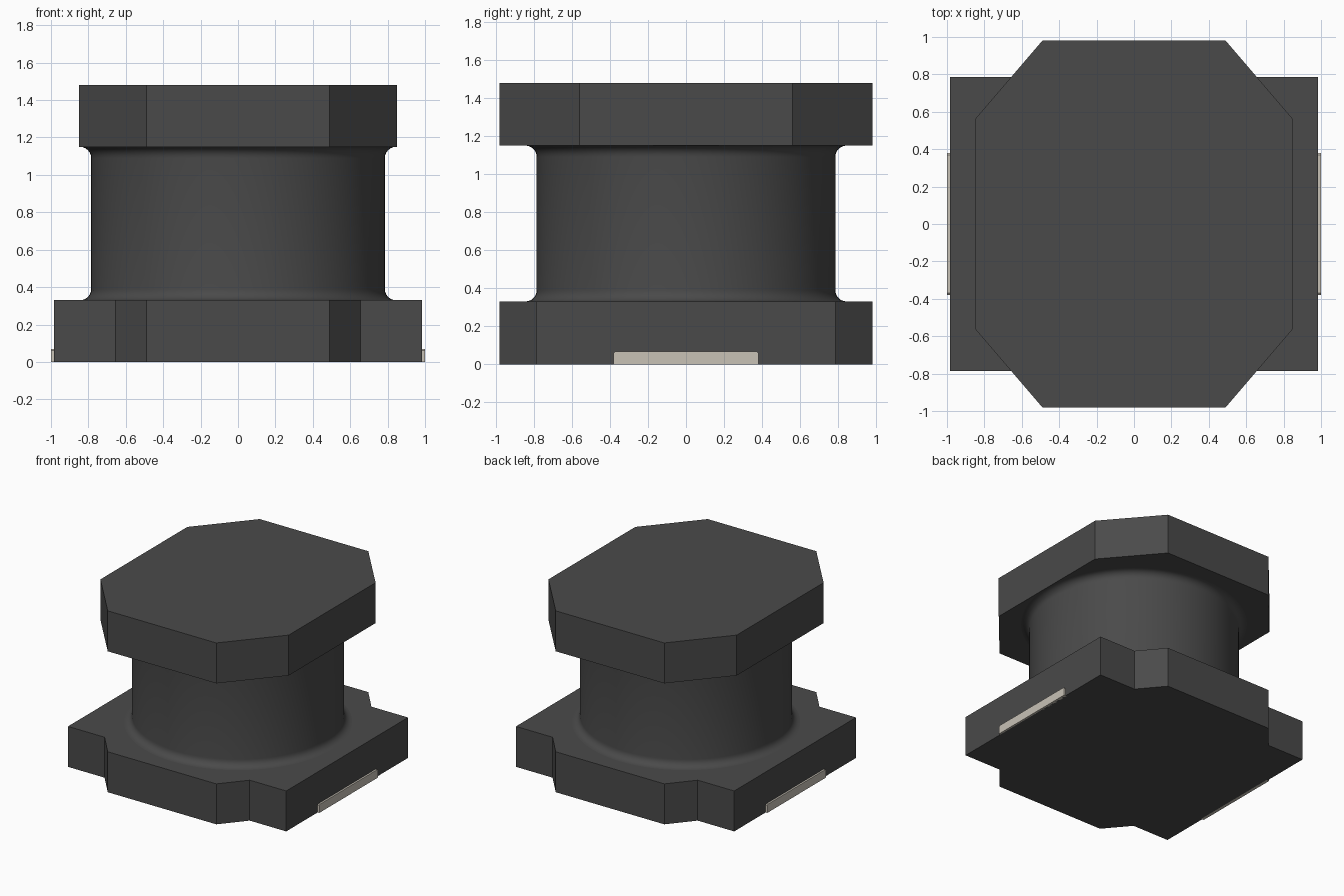
import bpy
import bmesh
import math

cube = bpy.data.objects.get("Cube")
if cube:
    bpy.data.objects.remove(cube, do_unlink=True)


def make_material(name, rgb):
    mat = bpy.data.materials.new(name)
    mat.use_nodes = True
    mat.diffuse_color = (*rgb, 1)
    mat.node_tree.nodes["Principled BSDF"].inputs["Base Color"].default_value = (*rgb, 1)
    return mat


def finish(name, bm, mat):
    bmesh.ops.recalc_face_normals(bm, faces=bm.faces)
    mesh = bpy.data.meshes.new(name)
    bm.to_mesh(mesh)
    bm.free()
    mesh.materials.append(mat)
    obj = bpy.data.objects.new(name, mesh)
    bpy.context.collection.objects.link(obj)
    return obj


def mirrored_outline(quarter):
    """Mirror a quarter outline (from +x side to +y side) into a full loop."""
    half = quarter + [(-x, y) for x, y in reversed(quarter)]
    return half + [(-x, -y) for x, y in half]


def prism(name, outline, bottom, top, mat):
    bm = bmesh.new()
    face = bm.faces.new([bm.verts.new((x, y, bottom)) for x, y in outline])
    ext = bmesh.ops.extrude_face_region(bm, geom=[face])
    verts = [v for v in ext["geom"] if isinstance(v, bmesh.types.BMVert)]
    bmesh.ops.translate(bm, verts=verts, vec=(0, 0, top - bottom))
    return finish(name, bm, mat)


ferrite = make_material("dark grey ferrite", (0.068, 0.068, 0.068))
metal = make_material("pale tin", (0.58, 0.54, 0.47))

BASE_TOP, CAP_BOTTOM, HEIGHT = 0.33, 1.15, 1.48
RADIUS, FILLET = 0.785, 0.06

# Base flange with notched corners, and the octagonal top flange
prism("base_flange", mirrored_outline([(0.985, 0.785), (0.655, 0.785), (0.49, 0.98)]),
      0, BASE_TOP, ferrite)
prism("top_flange", mirrored_outline([(0.85, 0.56), (0.49, 0.98)]),
      CAP_BOTTOM, HEIGHT, ferrite)

# Round core, flared by a concave fillet at both ends
arc = [math.radians(90 * i / 6) for i in range(7)]
lower = [(RADIUS + FILLET * (1 - math.sin(a)), BASE_TOP + FILLET * (1 - math.cos(a)))
         for a in arc]
profile = lower + [(r, BASE_TOP + CAP_BOTTOM - z) for r, z in reversed(lower)]
bm = bmesh.new()
points = [bm.verts.new((r, 0, z)) for r, z in profile]
edges = [bm.edges.new(pair) for pair in zip(points, points[1:])]
bmesh.ops.spin(bm, geom=points + edges, cent=(0, 0, 0), axis=(0, 0, 1),
               angle=math.tau, steps=72, use_merge=True)
bmesh.ops.remove_doubles(bm, verts=bm.verts, dist=0.0001)
core = finish("core", bm, ferrite)
bpy.ops.object.select_all(action="DESELECT")
core.select_set(True)
bpy.context.view_layer.objects.active = core
bpy.ops.object.shade_smooth_by_angle(angle=math.radians(35))

# Solder terminals on the two sides, with slightly clipped upper corners
for side, name in ((1, "left_terminal"), (-1, "right_terminal")):
    bm = bmesh.new()
    section = [(-0.38, 0), (0.38, 0), (0.38, 0.06), (0.37, 0.068),
               (-0.37, 0.068), (-0.38, 0.06)]
    face = bm.faces.new([bm.verts.new((side * 0.975, y, z)) for y, z in section])
    ext = bmesh.ops.extrude_face_region(bm, geom=[face])
    verts = [v for v in ext["geom"] if isinstance(v, bmesh.types.BMVert)]
    bmesh.ops.translate(bm, verts=verts, vec=(side * 0.025, 0, 0))
    finish(name, bm, metal)
